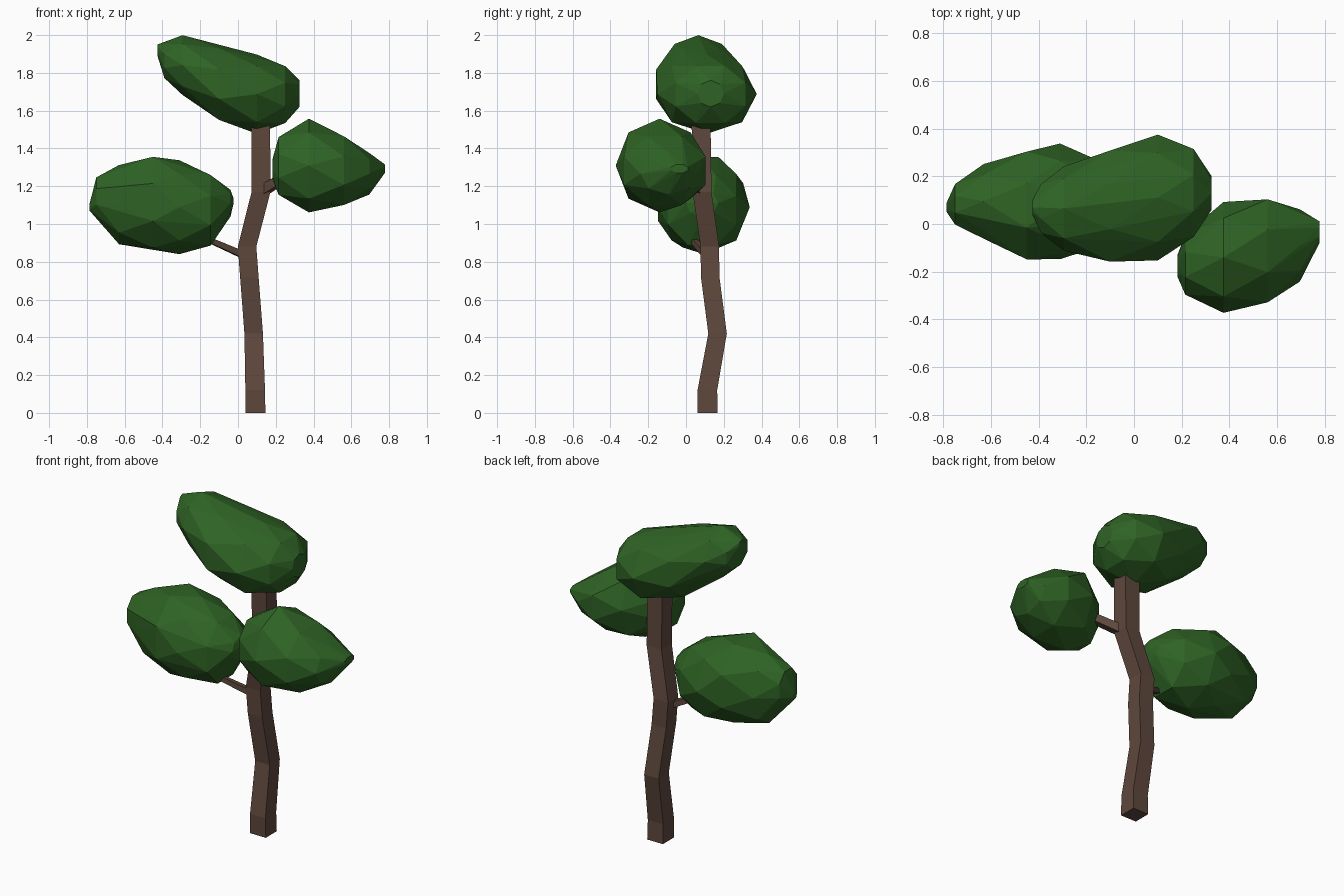
import bpy, bmesh, math
from mathutils import Vector

if "Cube" in bpy.data.objects:
    bpy.data.objects.remove(bpy.data.objects["Cube"])


def material(name, color):
    m = bpy.data.materials.new(name)
    m.diffuse_color = (*color, 1)
    m.use_nodes = True
    m.node_tree.nodes["Principled BSDF"].inputs["Base Color"].default_value = m.diffuse_color
    return m


bark = material("brown bark", (0.112, 0.064, 0.046))
leaf = material("leaf green", (0.028, 0.125, 0.018))


def finish(name, bm, mat):
    bmesh.ops.recalc_face_normals(bm, faces=bm.faces)
    mesh = bpy.data.meshes.new(name)
    bm.to_mesh(mesh)
    bm.free()
    mesh.materials.append(mat)
    obj = bpy.data.objects.new(name, mesh)
    bpy.context.collection.objects.link(obj)


def limb(name, path, radii, side=None):
    """Square tube through the path; side is the ring's first axis."""
    bm = bmesh.new()
    pts = [Vector(p) for p in path]
    axis = pts[-1] - pts[0]
    u = Vector((1, 0, 0)) if side is None else axis.cross(Vector((0, 0, 1))).normalized()
    v = Vector((0, 1, 0)) if side is None else axis.cross(u).normalized()
    rings = [[bm.verts.new(p + (u * a + v * b) * r)
              for a, b in ((-1, -1), (1, -1), (1, 1), (-1, 1))]
             for p, r in zip(pts, radii)]
    for lo, hi in zip(rings, rings[1:]):
        for i in range(4):
            j = (i + 1) % 4
            bm.faces.new((lo[i], lo[j], hi[j], hi[i]))
    bm.faces.new(rings[0])
    bm.faces.new(rings[-1])
    finish(name, bm, bark)


def foliage(name, stations):
    """Faceted clump: hull of staggered rings (x, z top, z bottom, y min, y max)."""
    bm = bmesh.new()
    for k, (x, top, bottom, y0, y1) in enumerate(stations):
        turn = (k % 2) * math.pi / 8
        grow = 1.05 if k % 2 else 1.01
        for i in range(8):
            a = i * math.pi / 4 + turn
            bm.verts.new((x,
                          (y0 + y1) / 2 + math.cos(a) * (y1 - y0) / 2 * grow,
                          (top + bottom) / 2 + math.sin(a) * (top - bottom) / 2 * grow))
    hull = bmesh.ops.convex_hull(bm, input=bm.verts)
    loose = [v for v in bm.verts if not v.link_faces]
    bmesh.ops.delete(bm, geom=loose, context='VERTS')
    finish(name, bm, leaf)


# Crooked square trunk
limb("trunk",
     [(.092, .115, 0), (.091, .113, .12), (.083, .167, .42), (.06, .128, .72),
      (.048, .126, .88), (.122, .085, 1.17), (.12, .08, 1.53)],
     [.053, .052, .049, .049, .049, .05, .05])

# Branches reaching into the side clumps
limb("left_branch", [(.03, .11, .835), (-.22, .01, .945)], [.018, .012], side=True)
limb("right_branch", [(.12, .08, 1.17), (.32, -.07, 1.29)], [.026, .022], side=True)

# Leaf clumps
foliage("left_foliage", [
    (-.785, 1.11, 1.07, .05, .09), (-.75, 1.25, 1.04, -.005, .17),
    (-.63, 1.31, .895, -.06, .25), (-.45, 1.363, .868, -.155, .31),
    (-.31, 1.335, .843, -.145, .335), (-.145, 1.265, .88, -.10, .27),
    (-.04, 1.18, 1.04, 0, .17), (-.025, 1.14, 1.10, .06, .11)])
foliage("right_foliage", [
    (.182, 1.34, 1.24, -.22, -.13), (.215, 1.465, 1.15, -.30, -.04),
    (.375, 1.555, 1.064, -.37, .09), (.56, 1.47, 1.095, -.335, .11),
    (.695, 1.375, 1.157, -.24, .06), (.778, 1.316, 1.27, -.08, .012)])
foliage("top_foliage", [
    (-.426, 1.95, 1.89, .04, .10), (-.39, 1.955, 1.77, -.04, .17),
    (-.294, 1.998, 1.685, -.11, .24), (-.10, 1.935, 1.545, -.165, .315),
    (.10, 1.895, 1.48, -.15, .372), (.25, 1.84, 1.53, -.06, .32),
    (.325, 1.76, 1.62, .06, .2)])
